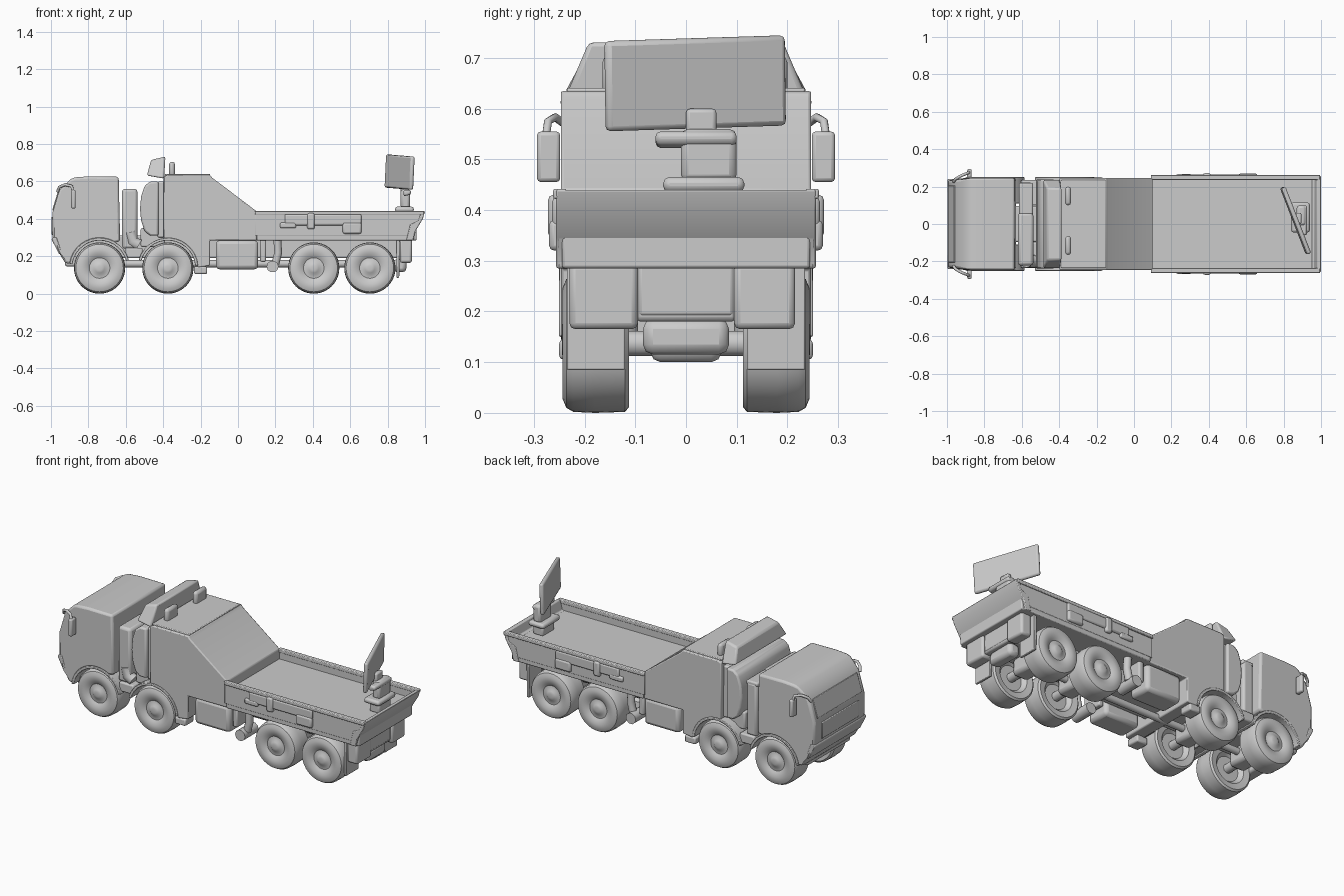
import bpy, bmesh
from math import sin, cos, radians, pi
from mathutils import Matrix


def finish(name, bm, bevel=0.0, segs=2):
    bmesh.ops.recalc_face_normals(bm, faces=bm.faces)
    me = bpy.data.meshes.new(name)
    bm.to_mesh(me)
    bm.free()
    ob = bpy.data.objects.new(name, me)
    bpy.context.collection.objects.link(ob)
    if bevel:
        m = ob.modifiers.new("bevel", 'BEVEL')
        m.width, m.segments, m.limit_method, m.angle_limit = bevel, segs, 'ANGLE', radians(30)
    return ob


def prism(name, pts, y0, y1, bevel=0.008):
    """Extrude an x-z outline between two y values."""
    y0, y1 = min(y0, y1), max(y0, y1)
    bm = bmesh.new()
    f = bm.faces.new([bm.verts.new((x, y0, z)) for x, z in pts])
    r = bmesh.ops.extrude_face_region(bm, geom=[f])
    vs = [v for v in r['geom'] if isinstance(v, bmesh.types.BMVert)]
    bmesh.ops.translate(bm, verts=vs, vec=(0, y1 - y0, 0))
    return finish(name, bm, bevel)


def box(name, x0, x1, y0, y1, z0, z1, bevel=0.008):
    return prism(name, [(x0, z0), (x1, z0), (x1, z1), (x0, z1)], y0, y1, bevel)


def lathe(name, prof, loc, steps=40):
    """Revolve (radius, y) points about the y axis."""
    bm = bmesh.new()
    vs = [bm.verts.new((r, y, 0)) for r, y in prof]
    es = [bm.edges.new(p) for p in zip(vs, vs[1:])]
    bmesh.ops.spin(bm, geom=vs + es, cent=(0, 0, 0), axis=(0, 1, 0), angle=2 * pi, steps=steps)
    bmesh.ops.remove_doubles(bm, verts=bm.verts, dist=1e-4)
    ob = finish(name, bm)
    ob.location = loc
    return ob


def tube(name, pts, r):
    cu = bpy.data.curves.new(name, 'CURVE')
    cu.dimensions, cu.bevel_depth, cu.bevel_resolution, cu.use_fill_caps = '3D', r, 3, True
    sp = cu.splines.new('POLY')
    sp.points.add(len(pts) - 1)
    for p, c in zip(sp.points, pts):
        p.co = (*c, 1)
    ob = bpy.data.objects.new(name, cu)
    bpy.context.collection.objects.link(ob)


def arc(cx, cz, r, a0, a1, n=10):
    return [(cx + r * cos(radians(a0 + (a1 - a0) * i / n)),
             cz + r * sin(radians(a0 + (a1 - a0) * i / n))) for i in range(n + 1)]


AXLES = (-0.74, -0.375, 0.405, 0.705)
WZ = 0.137

# Wheels, axles and differentials
tyre = [(0, .14), (.07, .14), (.09, .118), (.125, .112), (.135, .12), (.137, .18), (.135, .222),
        (.127, .236), (.108, .244), (.085, .243), (.066, .236), (.055, .229), (.036, .231),
        (.026, .239), (.012, .242), (0, .242)]
for i, x in enumerate(AXLES):
    for s, side in ((1, "left"), (-1, "right")):
        lathe(f"wheel_{side}_{i+1}", [(r, s * y) for r, y in tyre], (x, 0, WZ))
    tube(f"axle_{i+1}", [(x, -.15, WZ), (x, .15, WZ)], 0.026)
    box(f"differential_{i+1}", x - .05, x + .05, -.07, .07, .10, .2, .02)

# Chassis
box("chassis_frame", -.90, .92, -.095, .095, .19, .31)
tube("drive_shaft", [(-.74, 0, .16), (.70, 0, .16)], 0.02)

# Cab with front wheel arch, slightly narrower at the nose
cab = prism("cab", [(-.63, .28)] + arc(-.74, WZ, .155, 60, 172) +
            [(-.925, .165), (-.955, .215), (-.992, .29), (-.993, .43), (-.955, .555),
             (-.895, .612), (-.87, .622), (-.80, .627), (-.638, .625)], -.247, .247, .012)
for v in cab.data.vertices:
    if v.co.x < -.94:
        v.co.y *= .95
# Windscreen, grille and bumper
prism("windscreen", [(-.994, .445), (-.962, .55), (-.95, .545), (-.98, .44)], -.205, .205, .003)
box("grille", -.998, -.98, -.17, .17, .315, .41, .004)
prism("front_bumper", [(-.997, .29), (-.957, .212), (-.94, .215), (-.97, .30), (-.993, .30)], -.24, .24, .004)
box("front_underguard", -.925, -.86, -.20, .20, .145, .2, .012)

# Mirrors on curved arms
for s in (1, -1):
    tube("mirror_arm", [(-.965, s * .225, .545), (-.955, s * .24, .57), (-.925, s * .258, .583),
                        (-.89, s * .272, .575), (-.88, s * .277, .54)], .008)
    box("mirror", -.892, -.868, s * .248, s * .294, .455, .555, .008)

# Fenders over the front wheel pairs and steps between them
for s in (1, -1):
    for x, a0, a1 in ((-.74, 15, 172), (-.375, 5, 165)):
        prism("fender", arc(x, WZ, .162, a0, a1, 14) + arc(x, WZ, .147, a1, a0, 14), s * .11, s * .25, .003)
    box("fender_bridge", -.605, -.51, s * .10, s * .235, .19, .245)
    box("rear_step", -.235, -.165, s * .17, s * .25, .105, .145)

# Air intake stack and rounded equipment drum behind the cab
box("intake_stack", -.62, -.538, -.222, .06, .24, .56, .015)
box("intake_top_bar", -.615, -.54, .05, .22, .53, .555, .008)
box("intake_post", -.61, -.545, .185, .222, .24, .545, .012)
box("drum_support", -.52, -.39, -.2, .2, .25, .35)
tube("intake_elbow", [(-.575, -.2, .33), (-.565, -.2, .28), (-.53, -.2, .26)], .033)
prism("equipment_drum", [(-.425, .31), (-.425, .60), (-.47, .60), (-.50, .575), (-.518, .52), (-.524, .455),
                         (-.518, .39), (-.50, .335), (-.47, .31)], -.238, .238, .01)
box("drum_link", -.43, -.38, -.22, .22, .30, .60)

# Tapered cooling unit above the drum
unit = prism("roof_unit", [(-.395, .615), (-.487, .632), (-.465, .715), (-.388, .733)], -.24, .24, .01)
for v in unit.data.vertices:
    if v.co.z > .7:
        v.co.y *= .8
for y in (-.115, .15):
    box("roof_pipe", -.368, -.337, y - .05, y + .05, .62, .705, .014)

# Engine housing sloping down to the bed
prism("sloped_housing", [(-.398, .625), (-.375, .635), (-.15, .635), (-.138, .62), (.10, .44), (.10, .285),
                         (-.15, .285), (-.15, .15), (-.215, .14)] + arc(-.375, WZ, .158, 4, 98), -.247, .247, .006)
box("housing_roof_panel", -.39, -.15, -.235, .235, .63, .641, .004)

# Cargo bed
box("bed_floor", .06, .955, -.245, .245, .285, .385, .006)
for s in (1, -1):
    prism("bed_side", [(.09, .31), (.94, .31), (.995, .44), (.09, .44)], s * .238, s * .253, .003)
    box("bed_rail", .09, .995, s * .236, s * .262, .422, .442, .004)
    box("bed_lower_rail", .1, .94, s * .22, s * .252, .285, .315, .005)
    # Stowed gear along the bed sides
    box("side_roll", .25, .66, s * .245, s * .264, .365, .425, .009)
    box("side_pouch", .225, .31, s * .24, s * .266, .35, .38, .008)
    box("side_bracket_front", .37, .41, s * .24, s * .272, .345, .43, .01)
    box("side_bracket_rear", .56, .66, s * .24, s * .27, .32, .38, .01)
prism("tail_wall", [(.978, .44), (1.0, .44), (.988, .40), (.955, .345), (.948, .335), (.937, .285),
                    (.90, .285), (.92, .37), (.965, .39)], -.256, .256, .004)

# Tail equipment under the bed
box("tail_box_right", .865, .93, -.23, -.095, .165, .295, .012)
box("tail_box_left", .865, .93, .095, .215, .165, .295, .012)
box("tail_beam", .86, .918, -.1, .1, .18, .295, .01)
box("tow_block", .83, .90, -.085, .085, .115, .185, .02)
for s in (1, -1):
    prism("mud_flap", [(.845, .29), (.865, .29), (.862, .085), (.848, .085)], s * .12, s * .235, .003)
    # Tanks and fittings between the axle groups
    box("fuel_tank", -.118, .108, s * .095, s * .235, .13, .285, .02)
    box("battery_box", .118, .15, s * .1, s * .22, .17, .29, .008)
    tube("air_bottle", [(.185, s * .12, .145), (.185, s * .245, .145)], .032)
    tube("air_bottle_bracket", [(.20, s * .2, .16), (.215, s * .2, .22), (.21, s * .2, .29)], .022)

# Antenna panel on a pedestal at the tail
panel = box("antenna_panel", -.012, .012, -.19, .19, -.089, .089, .01)
panel.matrix_world = (Matrix.Translation((.864, .018, .65)) @ Matrix.Rotation(.37, 4, 'Z')
                      @ Matrix.Rotation(.03, 4, 'X') @ Matrix.Rotation(.04, 4, 'Y'))
box("pedestal_base", .84, .94, -.045, .115, .435, .465, .012)
box("pedestal_foot", .86, .925, -.02, .09, .38, .44, .01)
box("pedestal_column", .87, .92, -.01, .10, .455, .56, .015)
prism("pedestal_arm", [(.885, .52), (.925, .53), (.925, .555), (.885, .555)], -.06, .10, .01)
box("panel_bracket", .868, .895, .0, .06, .54, .60, .008)

# Smooth shading with sharp edges kept
bpy.ops.object.select_all(action='DESELECT')
for ob in bpy.context.scene.objects:
    if ob.type == 'MESH':
        ob.select_set(True)
        bpy.context.view_layer.objects.active = ob
bpy.ops.object.shade_smooth_by_angle(angle=radians(35))
